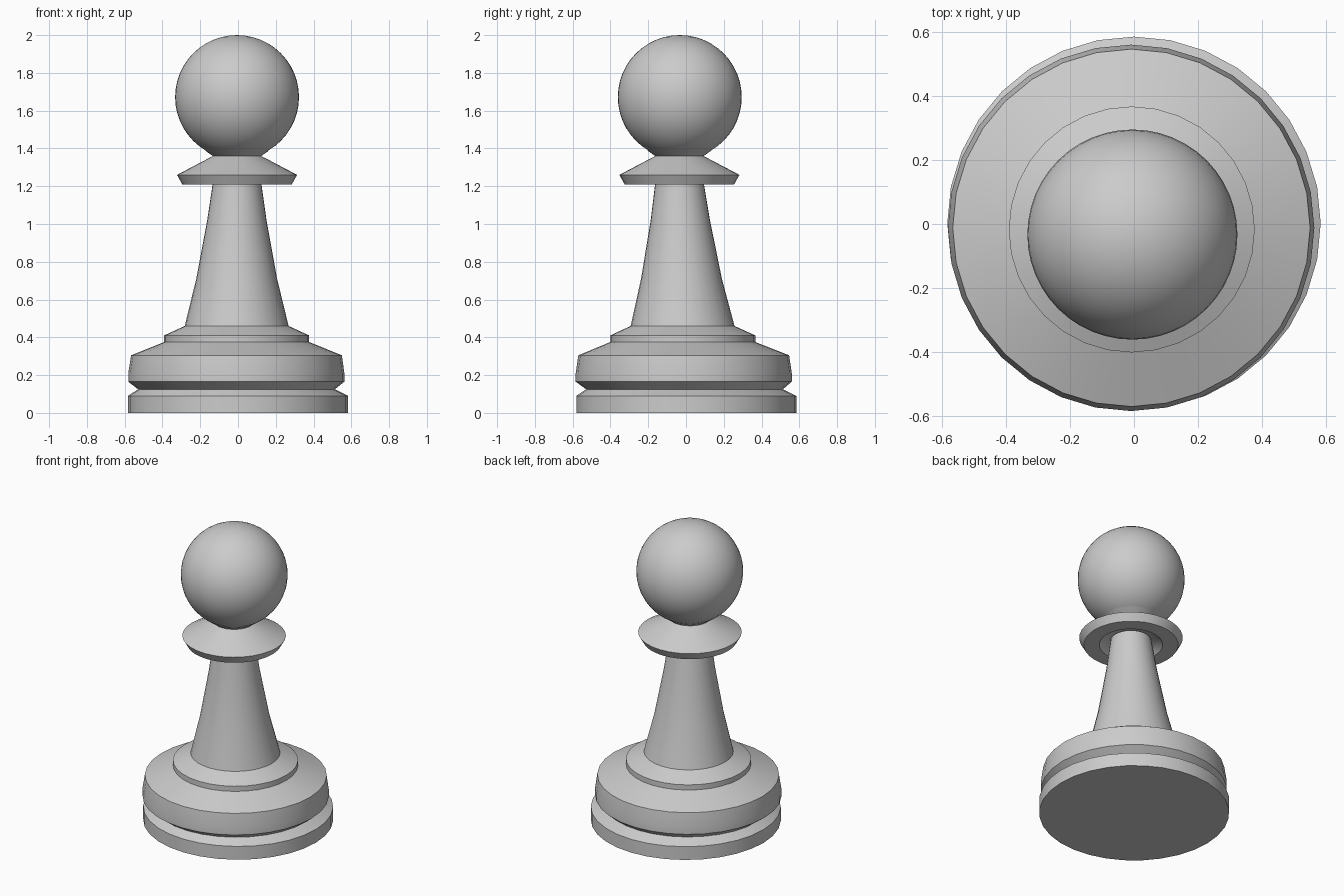
import bpy, bmesh
from math import cos, sin, tau, radians

if "Cube" in bpy.data.objects:
    bpy.data.objects.remove(bpy.data.objects["Cube"])

SEG = 32


def finish(obj):
    bpy.ops.object.select_all(action='DESELECT')
    obj.select_set(True)
    bpy.context.view_layer.objects.active = obj
    bpy.ops.object.shade_smooth_by_angle(angle=radians(35))


def lathe(name, profile):
    """Turn (radius, z, centre x, centre y) rings into a capped solid."""
    bm = bmesh.new()
    rings = [[bm.verts.new((cx + r * cos(tau * i / SEG), cy + r * sin(tau * i / SEG), z))
              for i in range(SEG)] for r, z, cx, cy in profile]
    for a, b in zip(rings, rings[1:]):
        for i in range(SEG):
            j = (i + 1) % SEG
            bm.faces.new((a[i], a[j], b[j], b[i]))
    bm.faces.new(rings[0][::-1])
    bm.faces.new(rings[-1])
    bmesh.ops.recalc_face_normals(bm, faces=bm.faces[:])
    mesh = bpy.data.meshes.new(name)
    bm.to_mesh(mesh)
    bm.free()
    obj = bpy.data.objects.new(name, mesh)
    bpy.context.collection.objects.link(obj)
    finish(obj)


# Grooved base, slightly off centre towards the top, and tapering stem
lathe("base_and_stem", [
    (0.583, 0.0, 0, 0.002), (0.583, 0.09, 0, 0.002),
    (0.521, 0.125, -0.008, -0.008), (0.572, 0.165, -0.009, -0.012),
    (0.572, 0.21, -0.009, -0.012), (0.558, 0.305, -0.008, -0.012),
    (0.384, 0.375, -0.007, -0.017), (0.384, 0.41, -0.007, -0.017),
    (0.275, 0.46, -0.007, -0.018), (0.214, 0.71, -0.007, -0.024),
    (0.157, 1.02, -0.006, -0.030), (0.125, 1.24, -0.005, -0.035),
])

# Flared collar with a recessed underside, and the neck under the ball
lathe("collar", [(r, z, -0.005, -0.035) for r, z in [
    (0.12, 1.25), (0.17, 1.238), (0.195, 1.21), (0.29, 1.21),
    (0.318, 1.26), (0.128, 1.36), (0.168, 1.388)]])

# Ball head
bpy.ops.mesh.primitive_uv_sphere_add(segments=48, ring_count=24, radius=0.328,
                                     location=(-0.005, -0.033, 1.672))
head = bpy.context.object
head.name = "head"
finish(head)
